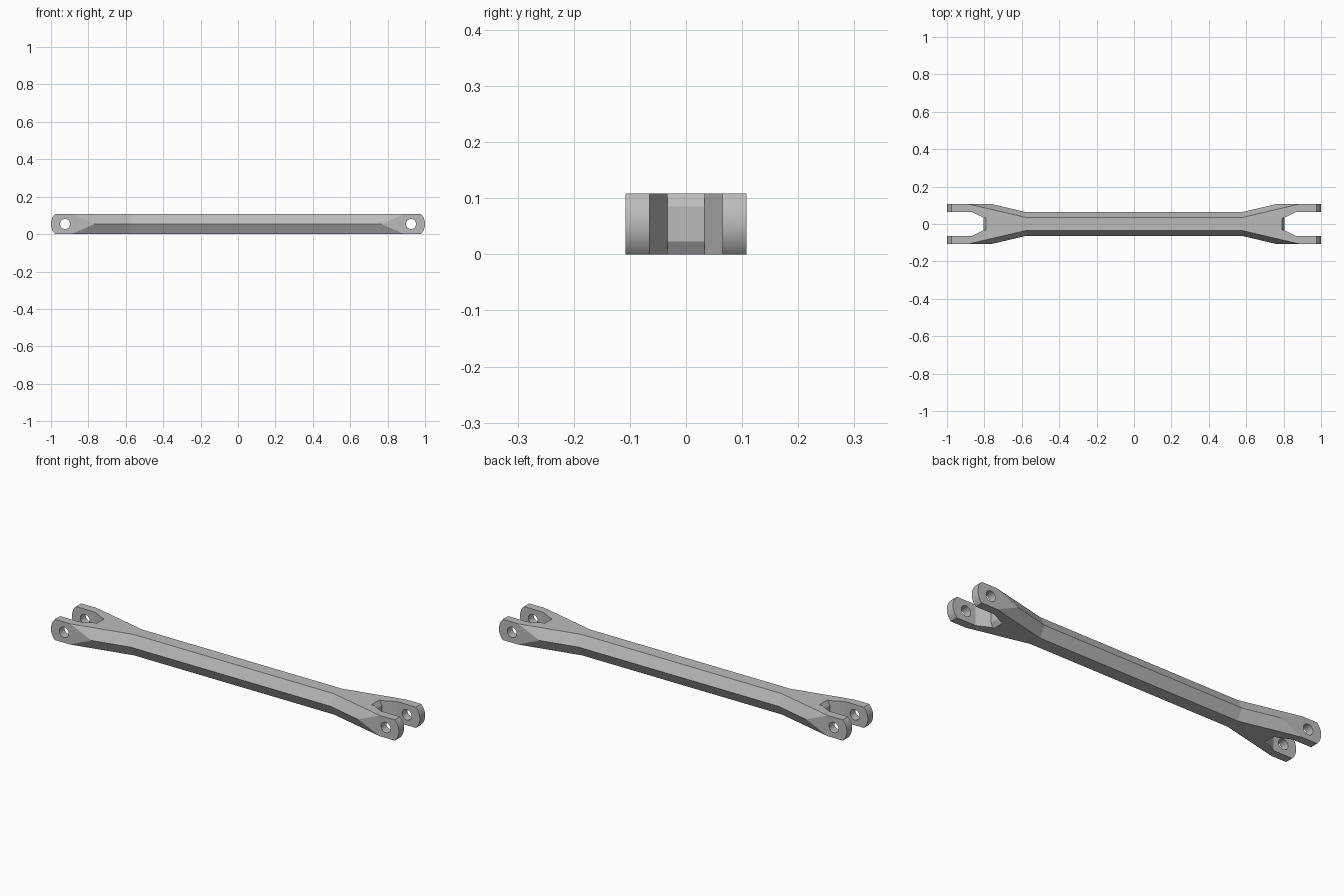
import bpy, bmesh, math
from mathutils import Vector

if "Cube" in bpy.data.objects:
    bpy.data.objects.remove(bpy.data.objects["Cube"], do_unlink=True)

HEIGHT = 0.108
MID = HEIGHT / 2
HALF_WIDTH = 0.108
KINK, FLARE = 0.575, 0.235      # where the bar starts to widen, and how fast
PIN_X, TIP_R, HOLE_R = 0.925, 0.075, 0.027
SLOT_HALF = 0.033


def mesh_object(name, bm):
    bmesh.ops.recalc_face_normals(bm, faces=bm.faces[:])
    mesh = bpy.data.meshes.new(name)
    bm.to_mesh(mesh)
    bm.free()
    obj = bpy.data.objects.new(name, mesh)
    bpy.context.collection.objects.link(obj)
    return obj


def loft(name, rings):
    """Solid through a row of matching rings, closed at both ends."""
    bm = bmesh.new()
    rows = [[bm.verts.new(p) for p in ring] for ring in rings]
    for a, b in zip(rows, rows[1:]):
        for i in range(len(a)):
            j = (i + 1) % len(a)
            bm.faces.new((a[i], a[j], b[j], b[i]))
    bm.faces.new(rows[0])
    bm.faces.new(rows[-1])
    return mesh_object(name, bm)


def prism(name, outline, axis, lo, hi):
    """Outline in xz extruded along y, or outline in xy extruded along z."""
    def place(p, d):
        return Vector((p[0], d, p[1])) if axis == "y" else Vector((p[0], p[1], d))
    return loft(name, [[place(p, d) for p in outline] for d in (lo, hi)])


def arc(cx, cz, r, start, end, n):
    angles = [math.radians(start + (end - start) * i / n) for i in range(n + 1)]
    return [(cx + r * math.cos(a), cz + r * math.sin(a)) for a in angles]


def carve(target, cutter, operation="DIFFERENCE"):
    cutter.hide_render = True
    mod = target.modifiers.new("carve", "BOOLEAN")
    mod.operation, mod.solver, mod.object = operation, "EXACT", cutter
    bpy.context.view_layer.objects.active = target
    bpy.ops.object.modifier_apply(modifier=mod.name)
    bpy.data.objects.remove(cutter, do_unlink=True)


# Bar with a six-sided section, widening towards both ends
def section(x):
    grow = max(0, abs(x) - KINK) * FLARE
    flat, ridge = 0.034 + grow, 0.063 + grow
    return [(x, -flat, 0), (x, flat, 0), (x, ridge, MID),
            (x, flat, HEIGHT), (x, -flat, HEIGHT), (x, -ridge, MID)]


bar = loft("link_bar", [section(x) for x in (-1.05, -KINK, KINK, 1.05)])

# Trim to flat fork cheeks and rounded tips
side = (arc(PIN_X, MID, TIP_R, -85, 85, 36) + arc(-PIN_X, MID, TIP_R, 95, 265, 36))
carve(bar, prism("tip_trim", side, "y", -HALF_WIDTH, HALF_WIDTH), "INTERSECT")

for s in (1, -1):
    # Fork slot with slanted inner corners
    half = [(0.805, SLOT_HALF), (0.868, 0.065), (1.1, 0.065)]
    slot = [(s * x, y) for x, y in half] + [(s * x, -y) for x, y in reversed(half)]
    carve(bar, prism("slot_cutter", slot, "z", -0.1, 0.2))
    # Chamfers above and below the slot floor
    for up in (1, -1):
        wedge = [(0.82, 0.031), (0.805, 0.031), (0.775, 0.077), (0.82, 0.077)]
        wedge = [(s * x, MID + up * z) for x, z in wedge]
        carve(bar, prism("chamfer_cutter", wedge, "y", -SLOT_HALF, SLOT_HALF))
    # Pin hole through both cheeks
    hole = arc(s * PIN_X, MID, HOLE_R, 0, 360, 40)[:-1]
    carve(bar, prism("pin_hole_cutter", hole, "y", -0.2, 0.2))

# Plain grey metal
grey = bpy.data.materials.new("plain_grey")
grey.use_nodes = True
colour = (0.5, 0.5, 0.5, 1)
grey.diffuse_color = colour
grey.node_tree.nodes["Principled BSDF"].inputs["Base Color"].default_value = colour
bar.data.materials.clear()
bar.data.materials.append(grey)

bpy.ops.object.select_all(action="DESELECT")
bar.select_set(True)
bpy.context.view_layer.objects.active = bar
bpy.ops.object.shade_smooth_by_angle(angle=math.radians(11))
